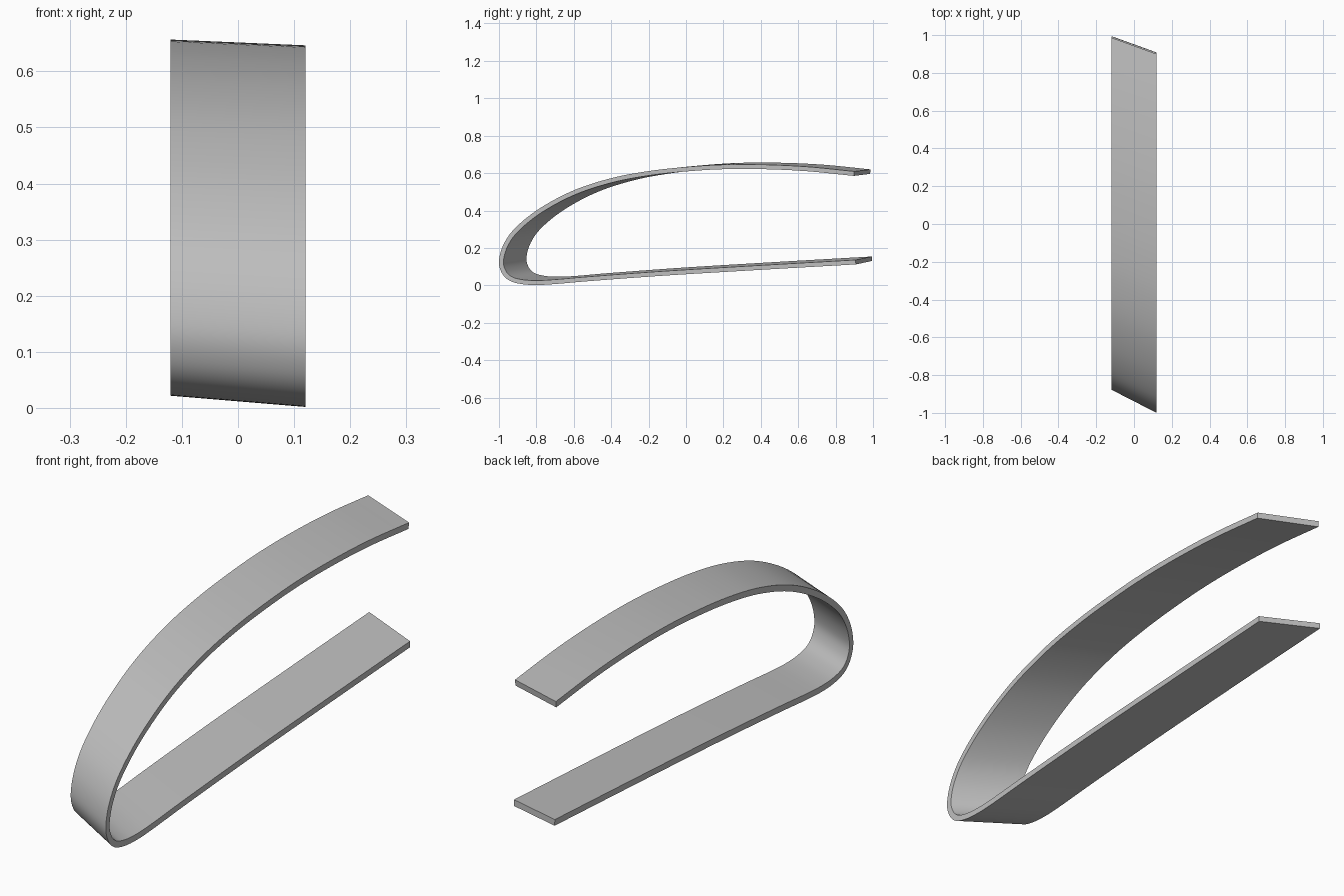
import bpy
import bmesh
import math
from mathutils import Vector

cube = bpy.data.objects.get("Cube")
if cube:
    bpy.data.objects.remove(cube, do_unlink=True)

HALF_WIDTH = 0.12
THICKNESS = 0.024
STEPS = 6

# Outer outline (y, z) of the left edge: upper tip, round the nose, lower tip
OUTLINE = [Vector(p) for p in (
    (0.90, 0.609), (0.65, 0.634), (0.42, 0.645), (0.2, 0.645), (0, 0.633),
    (-0.2, 0.611), (-0.4, 0.573), (-0.6, 0.508), (-0.78, 0.413),
    (-0.91, 0.31), (-0.975, 0.22), (-1, 0.13), (-0.985, 0.067),
    (-0.945, 0.026), (-0.88, 0.007), (-0.8, 0.002), (-0.7, 0.007),
    (-0.5, 0.024), (-0.1, 0.053), (0.4, 0.083), (0.908, 0.112))]


def smooth_path(points):
    """Catmull-Rom curve through the points."""
    pts = [2 * points[0] - points[1], *points, 2 * points[-1] - points[-2]]
    path = []
    for a, b, c, d in zip(pts, pts[1:], pts[2:], pts[3:]):
        for i in range(STEPS):
            t = i / STEPS
            path.append(0.5 * (2 * b + (c - a) * t
                               + (2 * a - 5 * b + 4 * c - d) * t ** 2
                               + (3 * b - a - 3 * c + d) * t ** 3))
    return path + [points[-1]]


def skew(p):
    """Carry the left edge outline over to the swept-back right edge."""
    return Vector((-0.877 + (p.x + 1) * 0.981, p.y + 0.02 - 0.015 * p.y))


def inset(path):
    """Offset the path to the inside of the bend."""
    inner = []
    for i, p in enumerate(path):
        d = (path[min(i + 1, len(path) - 1)] - path[max(i - 1, 0)]).normalized()
        inner.append(p + THICKNESS * Vector((-d.y, d.x)))
    return inner


left = smooth_path(OUTLINE)
right = [skew(p) for p in left]

# Bent strip: a four-cornered section carried along the outline
bm = bmesh.new()
corners = ((HALF_WIDTH, left), (-HALF_WIDTH, right),
           (-HALF_WIDTH, inset(right)), (HALF_WIDTH, inset(left)))
rails = [[bm.verts.new((x, p.x, p.y)) for p in path] for x, path in corners]
for k in range(4):
    a, b = rails[k], rails[(k + 1) % 4]
    for i in range(len(a) - 1):
        bm.faces.new((a[i], b[i], b[i + 1], a[i + 1]))
bm.faces.new([r[0] for r in rails])
bm.faces.new([r[-1] for r in rails])
bmesh.ops.recalc_face_normals(bm, faces=bm.faces)
mesh = bpy.data.meshes.new("bent_strip")
bm.to_mesh(mesh)
bm.free()
strip = bpy.data.objects.new("bent_strip", mesh)
bpy.context.collection.objects.link(strip)

# Plain grey material
grey = bpy.data.materials.new("grey")
grey.use_nodes = True
grey.diffuse_color = (0.52, 0.52, 0.52, 1)
grey.node_tree.nodes["Principled BSDF"].inputs["Base Color"].default_value = grey.diffuse_color
mesh.materials.append(grey)

# Smooth along the bend, sharp at the edges
bpy.context.view_layer.objects.active = strip
strip.select_set(True)
bpy.ops.object.shade_smooth_by_angle(angle=math.radians(35))
